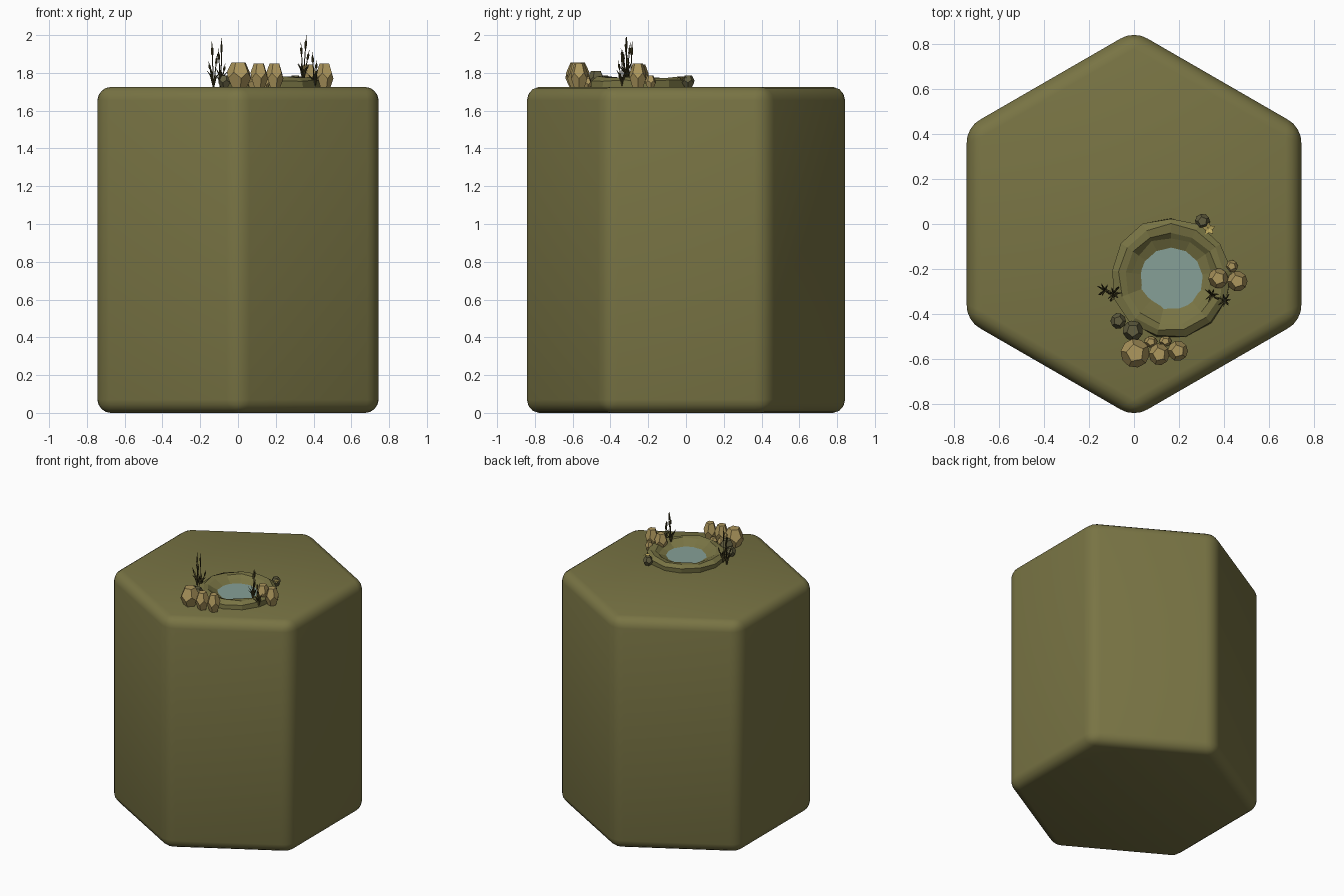
import bpy, bmesh, math, random
from mathutils import Vector

if "Cube" in bpy.data.objects:
    bpy.data.objects.remove(bpy.data.objects["Cube"])

random.seed(4)
TOP = 1.725


def material(name, rgb):
    m = bpy.data.materials.new(name)
    m.diffuse_color = (*rgb, 1)
    m.use_nodes = True
    m.node_tree.nodes["Principled BSDF"].inputs["Base Color"].default_value = m.diffuse_color
    return m


OLIVE = material("olive ground", (0.19, 0.175, 0.058))
WATER = material("pond water", (0.24, 0.35, 0.31))
TAN = material("tan stone", (0.42, 0.31, 0.11))
MOSS = material("mossy stone", (0.12, 0.11, 0.05))
REED = material("dark reed", (0.06, 0.05, 0.015))
STRAW = material("straw leaf", (0.50, 0.39, 0.11))


def finish(bm, name, mat):
    bmesh.ops.recalc_face_normals(bm, faces=bm.faces[:])
    me = bpy.data.meshes.new(name)
    bm.to_mesh(me)
    bm.free()
    me.materials.append(mat)
    ob = bpy.data.objects.new(name, me)
    bpy.context.collection.objects.link(ob)
    return ob


# Hexagonal block with rounded edges
bm = bmesh.new()
R = 0.745 / math.cos(math.pi / 6)
ring = [bm.verts.new((R * math.sin(i * math.pi / 3), R * math.cos(i * math.pi / 3), 0)) for i in range(6)]
base = bm.faces.new(ring)
ext = bmesh.ops.extrude_face_region(bm, geom=[base])
for v in ext["geom"]:
    if isinstance(v, bmesh.types.BMVert):
        v.co.z = TOP
bmesh.ops.recalc_face_normals(bm, faces=bm.faces[:])
bmesh.ops.bevel(bm, geom=bm.edges[:], offset=0.07, offset_type='OFFSET',
                segments=4, profile=0.5, affect='EDGES')
block = finish(bm, "hex_block", OLIVE)
bpy.context.view_layer.objects.active = block
block.select_set(True)
bpy.ops.object.shade_smooth_by_angle(angle=math.radians(40))
block.select_set(False)

# Pond bank: faceted ring profile turned about the pond centre
CX, CY, N = 0.165, -0.24, 13
profile = [(0.268, -0.01), (0.268, 0.03), (0.238, 0.05), (0.205, 0.047), (0.180, 0.028), (0.128, 0.004)]
bm = bmesh.new()
rings = []
for k, (r, z) in enumerate(profile):
    row = []
    for i in range(N):
        a = math.tau * i / N + math.pi / 2
        rr = r + random.uniform(-0.006, 0.006)
        zz = z + (random.uniform(-0.006, 0.008) if 0 < k < 5 else 0)
        row.append(bm.verts.new((CX + rr * math.cos(a), CY + rr * math.sin(a), TOP + zz)))
    rings.append(row)
for a, b in zip(rings, rings[1:] + rings[:1]):
    for i in range(N):
        j = (i + 1) % N
        bm.faces.new((a[i], a[j], b[j], b[i]))
finish(bm, "pond_bank", OLIVE)

# Water surface
bm = bmesh.new()
bmesh.ops.create_circle(bm, cap_ends=True, segments=N, radius=0.142)
for v in bm.verts:
    v.co += Vector((CX, CY - 0.007, TOP + 0.010))
water = finish(bm, "pond_water", WATER)
if water.data.polygons[0].normal.z < 0:
    water.data.flip_normals()


# Stones: stretched dodecahedra
def stone(name, x, y, z, rx, ry, rz, mat, spin):
    bm = bmesh.new()
    for r, h, off in ((0.607, 0.795, 0), (0.982, 0.188, 0), (0.982, -0.188, 0.5), (0.607, -0.795, 0.5)):
        for i in range(5):
            a = math.tau * (i + off) / 5 + spin
            bm.verts.new((x + rx * r * math.cos(a), y + ry * r * math.sin(a), z + rz * h / 0.795))
    bmesh.ops.convex_hull(bm, input=bm.verts[:])
    bmesh.ops.dissolve_limit(bm, angle_limit=0.03, verts=bm.verts[:], edges=bm.edges[:])
    finish(bm, name, mat)


for i, (x, y, rx, ry, top, bot) in enumerate((
        (0.005, -0.575, 0.066, 0.066, 1.855, 1.720), (0.112, -0.580, 0.047, 0.050, 1.850, 1.720),
        (0.195, -0.565, 0.046, 0.046, 1.850, 1.720), (0.460, -0.255, 0.046, 0.046, 1.850, 1.720),
        (0.375, -0.242, 0.045, 0.046, 1.845, 1.730), (0.435, -0.188, 0.028, 0.028, 1.785, 1.720),
        (0.075, -0.525, 0.030, 0.026, 1.780, 1.720), (0.140, -0.522, 0.028, 0.024, 1.770, 1.720))):
    stone(f"tan_stone_{i}", x, y, (top + bot) / 2, rx, ry, (top - bot) / 2, TAN, 0.5 + i * 1.3)
for i, (x, y, r, top) in enumerate(((-0.07, -0.432, 0.035, 1.785), (-0.005, -0.475, 0.046, 1.810),
                                    (0.305, 0.012, 0.034, 1.785))):
    stone(f"mossy_stone_{i}", x, y, (top + TOP) / 2, r, r, (top - TOP) / 2, MOSS, i * 0.9)


# Plants: tapering tubes for stalks, seed heads and leaves
def tube(bm, pts):
    prev = None
    for p, r in pts:
        row = [bm.verts.new(Vector(p) + Vector((r * math.cos(a * math.tau / 4), r * math.sin(a * math.tau / 4), 0)))
               for a in range(4)]
        if prev:
            for i in range(4):
                j = (i + 1) % 4
                bm.faces.new((prev[i], prev[j], row[j], row[i]))
        else:
            bm.faces.new(row[::-1])
        prev = row
    bm.faces.new(prev)


def leaves(bm, x, y, z, reach, height, count):
    for i in range(count):
        a = math.tau * i / count + random.uniform(-0.3, 0.3)
        d = reach * random.uniform(0.7, 1.1)
        h = height * random.uniform(0.6, 1.0)
        c, s = math.cos(a), math.sin(a)
        tube(bm, [((x, y, z), 0.004), ((x + c * d * 0.4, y + s * d * 0.4, z + h * 0.7), 0.005),
                  ((x + c * d, y + s * d, z + h), 0.001)])


def reed(name, x, y, z, stalks):
    bm = bmesh.new()
    leaves(bm, x, y, z, 0.036, 0.10, 7)
    for dx, dy, top in stalks:
        def at(t):
            return (x + dx * t, y + dy * t, z + (top - z) * t)
        tube(bm, [(at(0), 0.003), (at(0.70), 0.0025), (at(0.72), 0.006), (at(0.86), 0.006),
                  (at(0.88), 0.002), (at(1), 0.001)])
    finish(bm, name, REED)


reed("reed_left_outer", -0.130, -0.295, TOP, [(-0.008, 0.01, 1.965), (-0.025, -0.02, 1.86), (0.02, -0.015, 1.90)])
reed("reed_left_inner", -0.090, -0.310, TOP, [(0.003, -0.01, 1.985), (-0.015, -0.035, 1.93), (0.022, 0.03, 1.85)])
reed("reed_right_inner", 0.345, -0.315, 1.755, [(0.017, 0.0, 2.0), (-0.012, 0.02, 1.96), (0.032, -0.02, 1.92)])
reed("reed_right_outer", 0.405, -0.338, TOP, [(-0.012, 0.0, 1.91), (0.012, -0.02, 1.865)])

# Small straw tuft beside the back stone
bm = bmesh.new()
for i in range(5):
    a = math.tau * i / 5 + 0.4
    c, s = math.cos(a), math.sin(a)
    p = Vector((0.333, -0.022, 1.758))
    tip = p + Vector((c * 0.03, s * 0.03, 0.012))
    side = Vector((-s, c, 0)) * 0.010
    mid = p + Vector((c * 0.014, s * 0.014, 0.022))
    bm.faces.new([bm.verts.new(q) for q in (p, mid - side, tip, mid + side)])
finish(bm, "straw_tuft", STRAW)
